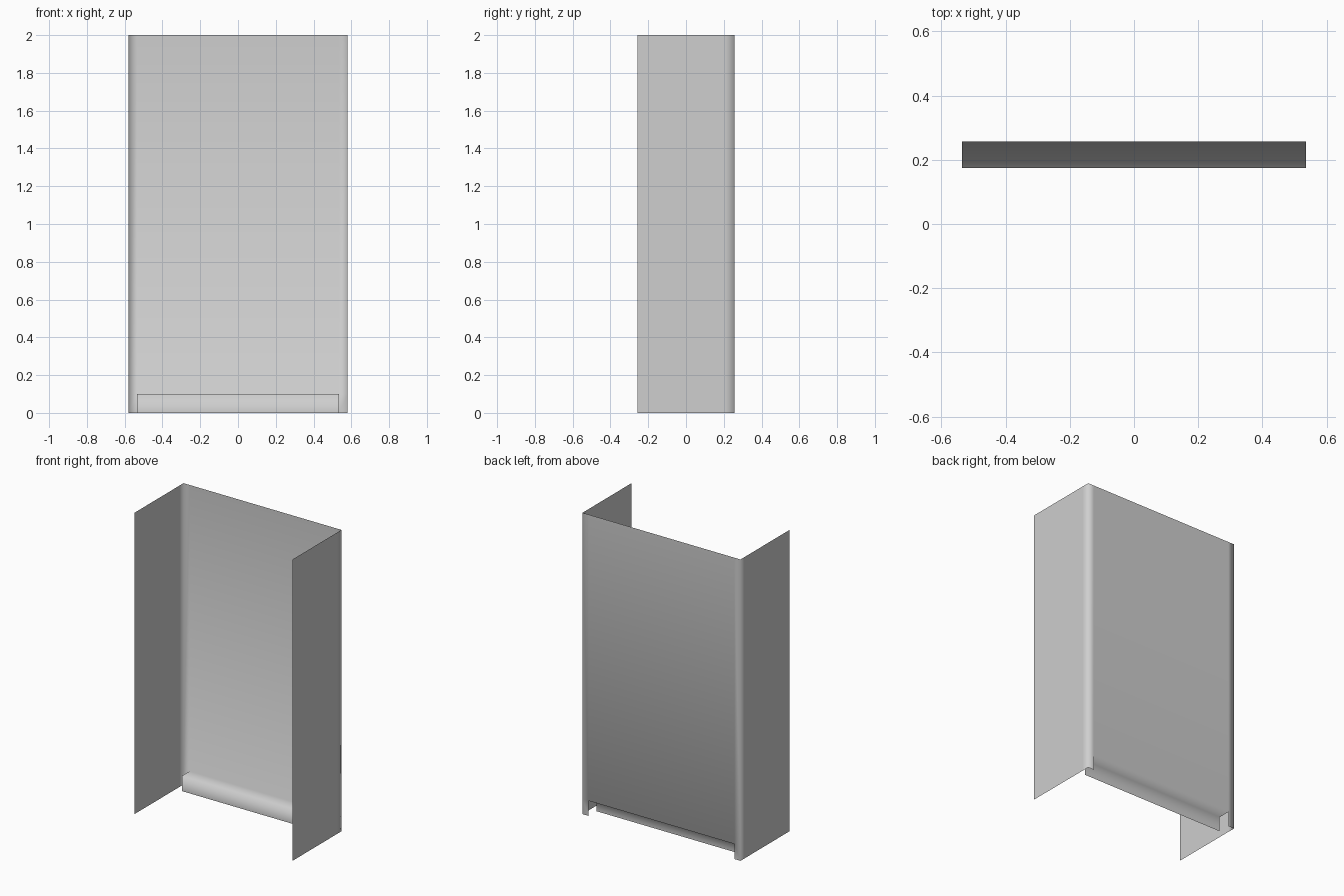
import bpy
import bmesh

if "Cube" in bpy.data.objects:
    bpy.data.objects.remove(bpy.data.objects["Cube"], do_unlink=True)

# One plain sheet-metal colour
grey = bpy.data.materials.new("sheet_grey")
grey.use_nodes = True
colour = (0.62, 0.62, 0.62, 1)
grey.diffuse_color = colour
grey.node_tree.nodes["Principled BSDF"].inputs["Base Color"].default_value = colour

HALF_W, HALF_D, HEIGHT = 0.58, 0.257, 2.0
NOTCH_X, SUPPORT_Y = 0.535, 0.205
LIP_Y, LIP_Z = 0.175, 0.1

bm = bmesh.new()

# Folded channel: half plan profile, mirrored, then raised through three levels
half = [(HALF_W, -HALF_D), (HALF_W, SUPPORT_Y), (HALF_W, HALF_D), (NOTCH_X, HALF_D)]
plan = [(-x, y) for x, y in half] + half[::-1]
rows = [[bm.verts.new((x, y, z)) for x, y in plan] for z in (0, LIP_Z, HEIGHT)]
centre = len(half) - 1
for level, (low, high) in enumerate(zip(rows, rows[1:])):
    for i in range(len(plan) - 1):
        if level == 0 and i == centre:
            continue  # slot left open where the lip folds forward
        bm.faces.new((low[i], low[i + 1], high[i + 1], high[i]))

# Bottom lip: folds forward from the back panel, then down to the floor
edge = rows[1][centre:centre + 2]
for y, z in ((LIP_Y, LIP_Z), (LIP_Y, 0)):
    nxt = [bm.verts.new((v.co.x, y, z)) for v in edge]
    bm.faces.new((nxt[0], nxt[1], edge[1], edge[0]))
    edge = nxt

# Remove the unused slot corners only if nothing joins them
bmesh.ops.delete(bm, geom=[v for v in bm.verts if not v.link_faces], context='VERTS')
for face in bm.faces:
    face.smooth = True

mesh = bpy.data.meshes.new("folded_panel")
bm.to_mesh(mesh)
bm.free()
mesh.materials.append(grey)
panel = bpy.data.objects.new("folded_panel", mesh)
bpy.context.collection.objects.link(panel)
